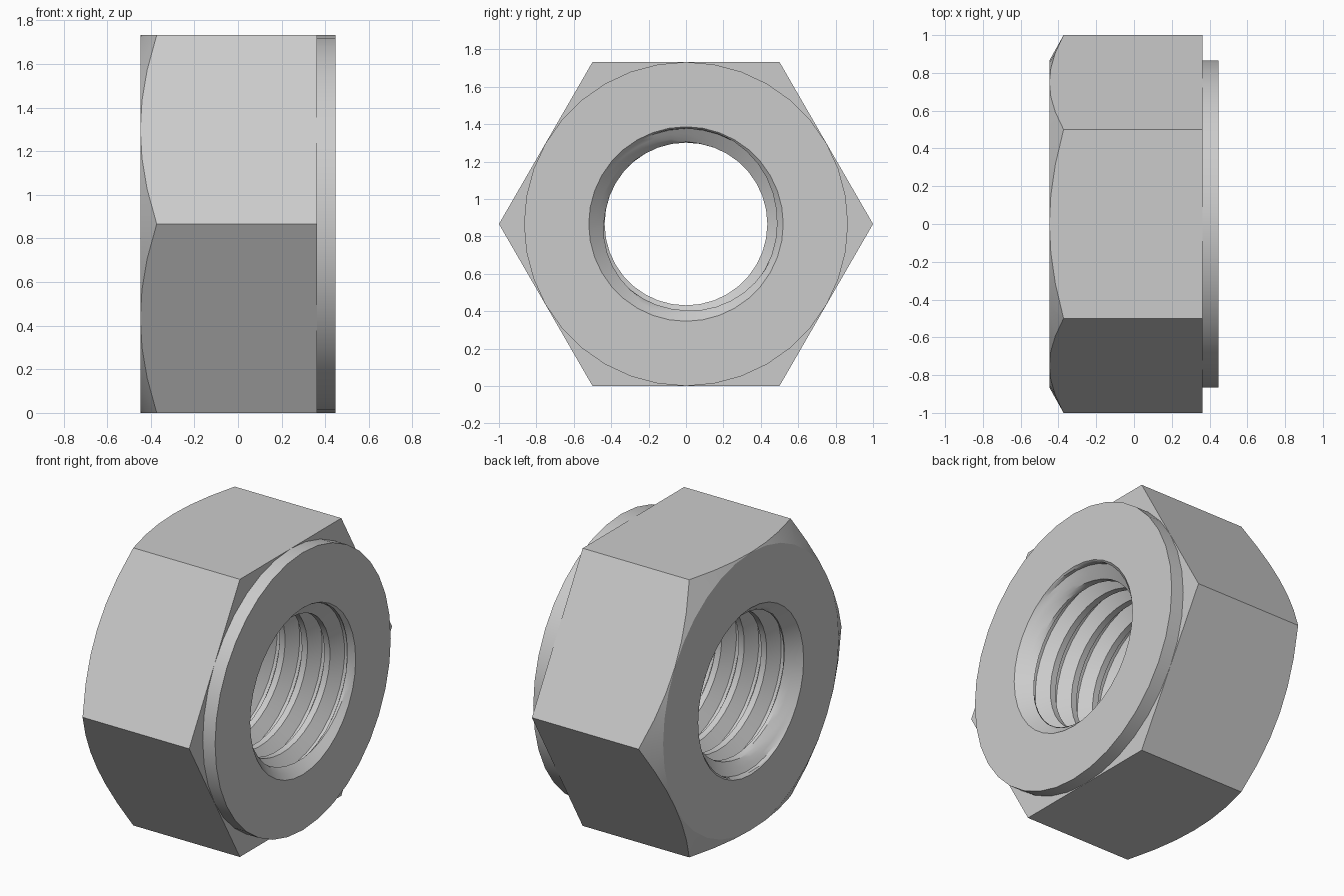
import bpy, bmesh, math
from mathutils import Vector

cube = bpy.data.objects.get("Cube")
if cube:
    bpy.data.objects.remove(cube)

SIDES = 36                      # facets of every round part
APOTHEM = math.sqrt(3) / 2      # half the width across flats
LEFT, RIGHT, SHOULDER = -0.448, 0.448, 0.363
MOUTH, CREST, ROOT, PITCH = 0.52, 0.435, 0.51, 0.155

steel = bpy.data.materials.new("grey steel")
steel.use_nodes = True
GREY = (0.6, 0.6, 0.6, 1)
steel.diffuse_color = GREY
steel.node_tree.nodes["Principled BSDF"].inputs["Base Color"].default_value = GREY


def point(x, r, angle):
    """Point at radius r around the nut's axis, which runs along x."""
    return Vector((x, r * math.cos(angle), APOTHEM + r * math.sin(angle)))


def sweep(name, columns):
    """Skin a list of point columns into an object, welding coincident points."""
    bm = bmesh.new()
    grid = [[bm.verts.new(p) for p in col] for col in columns]
    for a, b in zip(grid, grid[1:]):
        for j in range(len(a) - 1):
            bm.faces.new((a[j], a[j + 1], b[j + 1], b[j]))
    bmesh.ops.remove_doubles(bm, verts=bm.verts, dist=1e-5)
    bmesh.ops.dissolve_degenerate(bm, edges=bm.edges, dist=1e-5)
    mesh = bpy.data.meshes.new(name)
    bm.to_mesh(mesh)
    bm.free()
    mesh.materials.append(steel)
    obj = bpy.data.objects.new(name, mesh)
    bpy.context.collection.objects.link(obj)
    return obj


def lathe(name, profile, sides=SIDES):
    """Revolve (x, radius) points; run them so the outside lies on the left."""
    angles = [math.tau * i / sides for i in range(sides + 1)]
    return sweep(name, [[point(x, r, a) for x, r in reversed(profile)] for a in angles])


def select(obj):
    bpy.ops.object.select_all(action='DESELECT')
    obj.select_set(True)
    bpy.context.view_layer.objects.active = obj


# Hexagonal body: a ring with a conical left end, trimmed by a hexagonal prism
slope = 0.075 / (1 - APOTHEM)
body = lathe("hex_body", [(LEFT, MOUTH), (LEFT, 0.8655), (LEFT + 0.25 * slope, 1.1155),
                          (0.6, 1.1155), (0.6, MOUTH), (LEFT, MOUTH)])
prism = lathe("hex_cutter", [(-0.7, 0), (-0.7, 1), (SHOULDER, 1), (SHOULDER, 0)], 6)
prism.hide_render = True
trim = body.modifiers.new("hex trim", 'BOOLEAN')
trim.operation = 'INTERSECT'
trim.solver = 'EXACT'
trim.object = prism
select(body)
bpy.ops.object.modifier_apply(modifier=trim.name)
bpy.data.objects.remove(prism)

# Raised round bearing face on the right end
washer = lathe("washer_face", [(SHOULDER, APOTHEM), (RIGHT, APOTHEM), (RIGHT, MOUTH)])


# Threaded bore: V grooves along a right-hand helix, countersunk at both ends
def groove_radius(t):
    """Radius across one pitch: flat crest, flank, narrow root, flank."""
    distance = abs(t - 0.5)                     # from the root's centre
    depth = min(1, max(0, (0.375 - distance) / 0.3125))
    return CREST + (ROOT - CREST) * depth


def bore_point(turns, angle):
    x = min(RIGHT, max(LEFT, PITCH * (turns + angle / math.tau)))
    sink = MOUTH - min(x - LEFT, RIGHT - x)
    return point(x, max(sink, groove_radius(turns % 1)), angle)


steps = (0, 0.125, 0.23, 0.34, 0.4375, 0.5625, 0.66, 0.77, 0.875)
turns = [n + s for n in range(-5, 5) for s in steps]
bore = sweep("threaded_bore", [[bore_point(t, math.tau * i / SIDES) for t in turns]
                               for i in range(SIDES + 1)])

for part in (body, washer, bore):
    select(part)
    bpy.ops.object.shade_smooth_by_angle(angle=math.radians(25))
